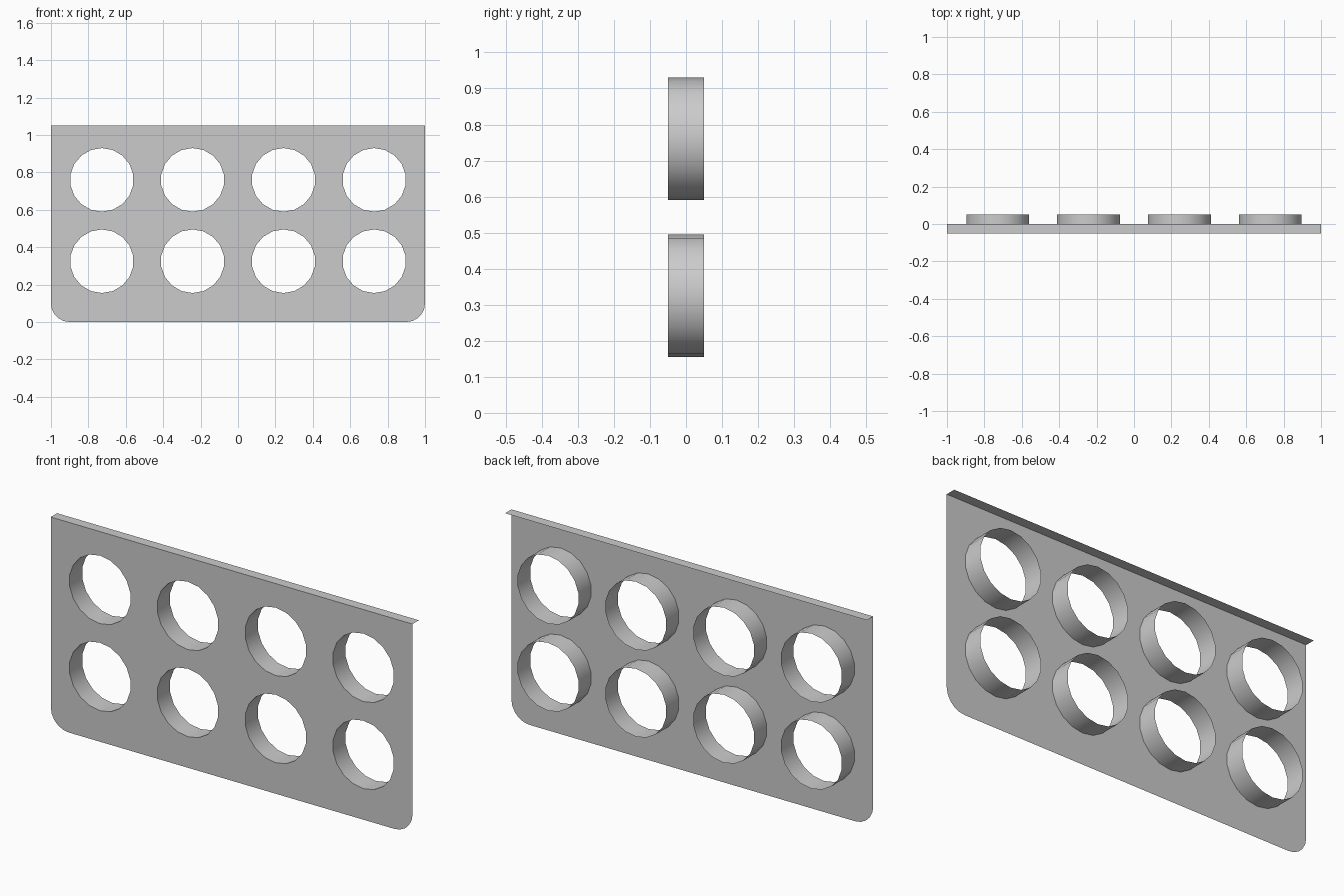
import bpy, bmesh
from math import sin, cos, pi

if "Cube" in bpy.data.objects:
    bpy.data.objects.remove(bpy.data.objects["Cube"])

FRONT, BACK, FLANGE = -0.05, 0.05, 0.0
HEIGHT, CORNER, RADIUS, SIDES = 1.05, 0.1, 0.17, 18
CENTRES = [(x, z) for z in (0.325, 0.76) for x in (-0.728, -0.243, 0.243, 0.728)]


def circle(cx, cz):
    return [(cx + RADIUS * sin(2 * pi * i / SIDES), cz - RADIUS * cos(2 * pi * i / SIDES))
            for i in range(SIDES)]


def finish(bm, name):
    me = bpy.data.meshes.new(name)
    bm.to_mesh(me)
    bm.free()
    ob = bpy.data.objects.new(name, me)
    bpy.context.collection.objects.link(ob)
    return ob


def add_loop(bm, pts):
    vs = [bm.verts.new((x, FRONT, z)) for x, z in pts]
    return vs, [bm.edges.new((vs[i - 1], vs[i])) for i in range(len(vs))]


# Thin front panel: rounded lower corners, eight round openings
right = [(1 - CORNER + CORNER * sin(a), CORNER - CORNER * cos(a))
         for a in (i * pi / 10 for i in range(6))] + [(1, HEIGHT)]
outline = right + [(-x, z) for x, z in reversed(right)]
bm = bmesh.new()
_, edges = add_loop(bm, outline)
for c in CENTRES:
    edges += add_loop(bm, circle(*c))[1]
bmesh.ops.triangle_fill(bm, use_beauty=True, use_dissolve=False,
                        edges=edges, normal=(0, -1, 0))
for f in bm.faces:
    f.normal_update()
    if f.normal.y > 0:
        f.normal_flip()
finish(bm, "panel")

# Flange folded back along the top edge
bm = bmesh.new()
bm.faces.new([bm.verts.new(p) for p in (
    (-1, FRONT, HEIGHT), (1, FRONT, HEIGHT), (1, FLANGE, HEIGHT), (-1, FLANGE, HEIGHT))])
finish(bm, "top_flange")

# Open collars running back from each opening
for n, (cx, cz) in enumerate(CENTRES):
    bm = bmesh.new()
    pts = circle(cx, cz)
    front = [bm.verts.new((x, FRONT, z)) for x, z in pts]
    back = [bm.verts.new((x, BACK, z)) for x, z in pts]
    for i in range(SIDES):
        bm.faces.new((front[i - 1], front[i], back[i], back[i - 1])).smooth = True
    finish(bm, f"collar_{n + 1}")
